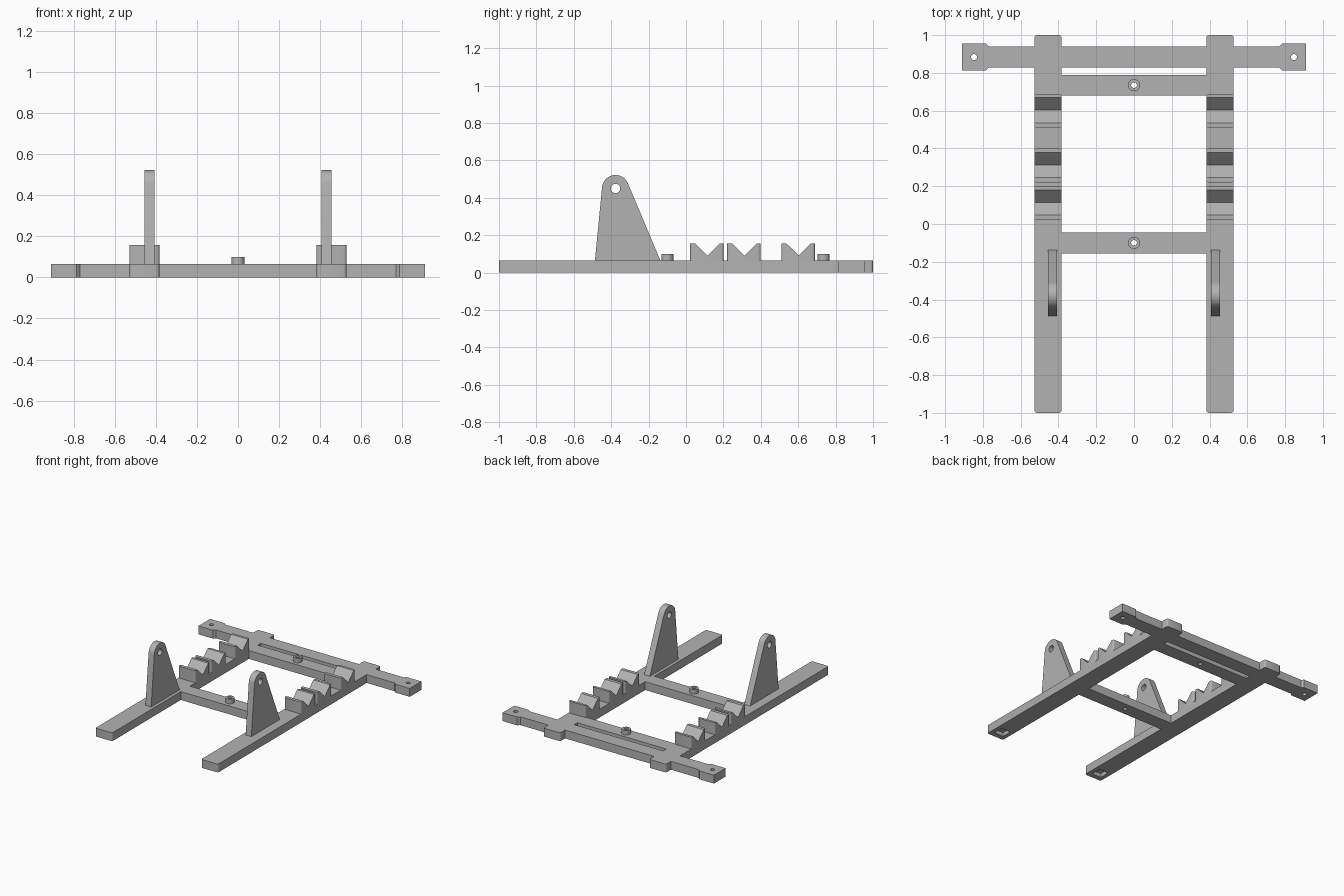
import bpy, bmesh, math
from mathutils import Vector

old = bpy.data.objects.get("Cube")
if old:
    bpy.data.objects.remove(old, do_unlink=True)

grey = bpy.data.materials.new("plain grey")
grey.use_nodes = True
GREY = (0.45, 0.45, 0.45, 1)
grey.diffuse_color = GREY
grey.node_tree.nodes["Principled BSDF"].inputs["Base Color"].default_value = GREY

T = 0.065           # frame thickness
IN, OUT = 0.383, 0.528  # rail sides


def prism(name, outline, lo, hi, axis="z", round_by=0):
    """Extrude an outline along z (points x, y) or along x (points y, z)."""
    bm = bmesh.new()
    place = (lambda p: (p[0], p[1], lo)) if axis == "z" else (lambda p: (lo, p[0], p[1]))
    face = bm.faces.new([bm.verts.new(place(p)) for p in outline])
    new = bmesh.ops.extrude_face_region(bm, geom=[face])["geom"]
    step = Vector((0, 0, hi - lo)) if axis == "z" else Vector((hi - lo, 0, 0))
    bmesh.ops.translate(bm, vec=step, verts=[v for v in new if isinstance(v, bmesh.types.BMVert)])
    if round_by:
        upright = [e for e in bm.edges
                   if abs((e.verts[0].co - e.verts[1].co).normalized().z) > 0.99]
        bmesh.ops.bevel(bm, geom=upright, offset=round_by, segments=3, profile=0.5,
                        affect="EDGES")
    bmesh.ops.recalc_face_normals(bm, faces=bm.faces)
    mesh = bpy.data.meshes.new(name)
    bm.to_mesh(mesh)
    bm.free()
    mesh.materials.append(grey)
    obj = bpy.data.objects.new(name, mesh)
    bpy.context.collection.objects.link(obj)
    return obj


def rect(x0, x1, y0, y1):
    return [(x0, y0), (x1, y0), (x1, y1), (x0, y1)]


def arc(cx, cy, r, start=0, end=360, n=32):
    count = n if end - start == 360 else n + 1
    angles = [math.radians(start + (end - start) * i / n) for i in range(count)]
    return [(cx + r * math.cos(a), cy + r * math.sin(a)) for a in angles]


def combine(target, other, operation):
    """Boolean one object into another and discard the second."""
    mod = target.modifiers.new(operation.lower(), "BOOLEAN")
    mod.operation, mod.solver, mod.object = operation, "EXACT", other
    bpy.context.view_layer.objects.active = target
    bpy.ops.object.modifier_apply(modifier=mod.name)
    bpy.data.objects.remove(other, do_unlink=True)


def smooth(obj):
    bpy.ops.object.select_all(action="DESELECT")
    obj.select_set(True)
    bpy.context.view_layer.objects.active = obj
    bpy.ops.object.shade_smooth_by_angle(angle=math.radians(35))


# Flat base frame: rear bar, two inner bars, rails, end pads
frame = prism("base_frame", rect(-0.85, 0.85, 0.828, 0.94), 0, T)
for y0, y1 in ((0.68, 0.79), (-0.157, -0.045)):
    combine(frame, prism("cross_bar", rect(-0.45, 0.45, y0, y1), 0, T), "UNION")
for s in (-1, 1):
    rail = prism("rail", rect(*sorted((s * IN, s * OUT)), -1, 1), 0, T, round_by=0.014)
    combine(frame, rail, "UNION")
    c = 0.018
    pad = [(s * x, y) for x, y in (
        (0.91, 0.812), (0.91, 0.956), (0.785, 0.956), (0.785 - c, 0.956 - c),
        (0.785 - c, 0.812 + c), (0.785, 0.812))]
    combine(frame, prism("end_pad", pad, 0, T), "UNION")

# Hollow pegs on the inner bars
for y in (0.735, -0.1):
    combine(frame, prism("peg", arc(0, y, 0.032), T / 2, 0.1), "UNION")
    combine(frame, prism("peg_hole", arc(0, y, 0.015), -0.1, 0.2), "DIFFERENCE")

# Pad holes and shallow pockets under the rail fronts
for s in (-1, 1):
    combine(frame, prism("pad_hole", arc(s * 0.847, 0.884, 0.016), -0.1, 0.2), "DIFFERENCE")
    mid = s * (IN + OUT) / 2
    pocket = prism("pocket", rect(mid - 0.04, mid + 0.04, -0.96, -0.88), -0.1, 0.03)
    combine(frame, pocket, "DIFFERENCE")
smooth(frame)

for s, side in ((-1, "right"), (1, "left")):
    # Upright bracket with a round eye
    lo, hi = sorted((s * 0.407, s * 0.456))
    profile = [(-0.487, T), (-0.137, T)] + arc(-0.377, 0.45, 0.072, 24, 173, 24)
    bracket = prism(side + "_bracket", profile, lo, hi, "x")
    combine(bracket, prism("eye", arc(-0.377, 0.45, 0.025), lo - 0.1, hi + 0.1, "x"),
            "DIFFERENCE")
    smooth(bracket)

    # V-notched rest blocks
    lo, hi = sorted((s * IN, s * OUT))
    for i, y in enumerate((0.022, 0.22, 0.51)):
        notch = [(y, T), (y + 0.179, T), (y + 0.179, 0.157), (y + 0.159, 0.157),
                 (y + 0.0925, 0.091), (y + 0.026, 0.157), (y, 0.157)]
        block = prism(f"{side}_notched_block_{i + 1}", notch, lo, hi, "x", round_by=0.012)
        smooth(block)
